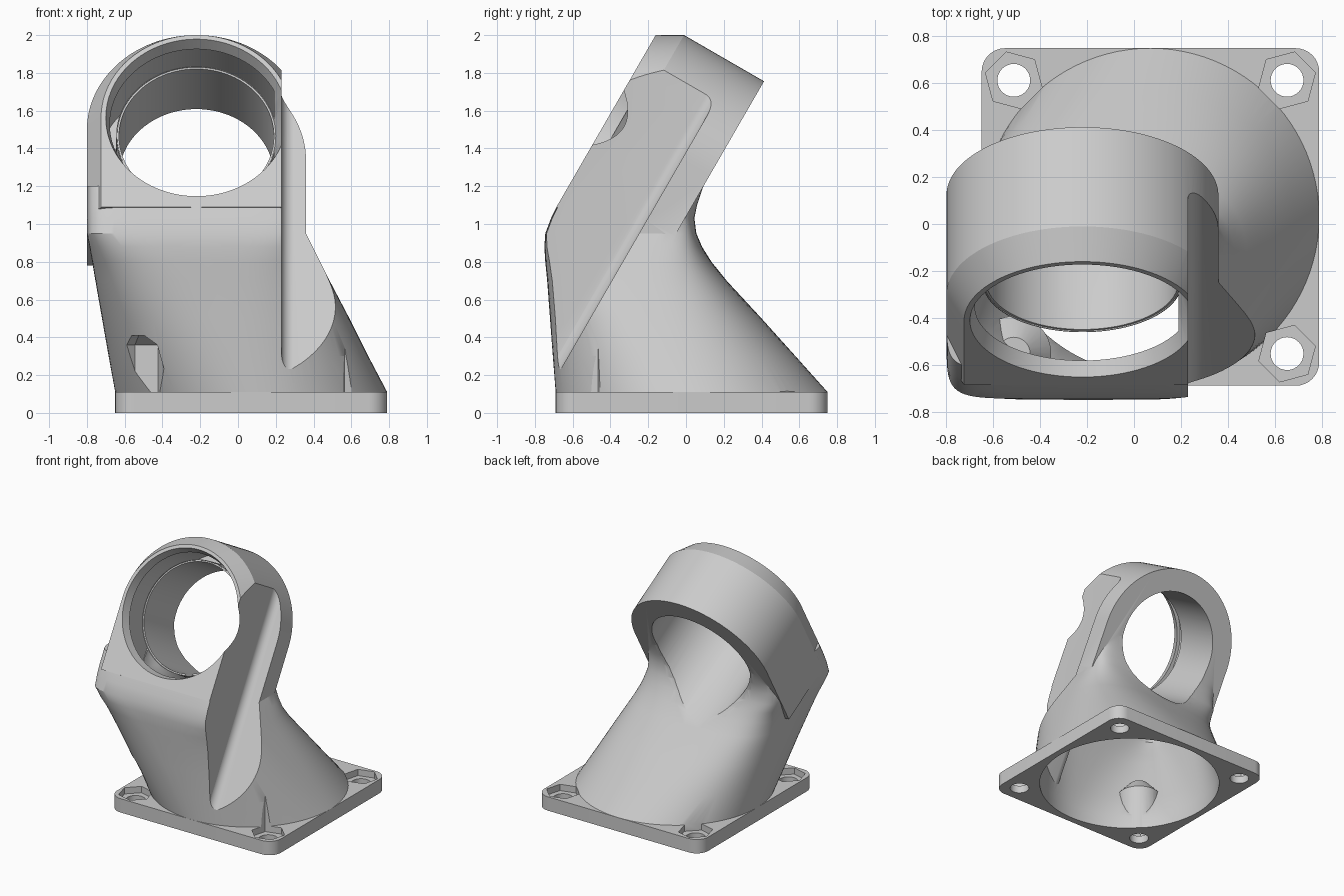
import bpy, bmesh
from math import cos, sin, pi, radians
from mathutils import Matrix

if "Cube" in bpy.data.objects:
    bpy.data.objects.remove(bpy.data.objects["Cube"])

TILT = Matrix.Rotation(radians(60), 4, 'X')   # ring frame: x, up the ring face, out of the front
RING_X, RING_U = -0.22, 1.147
BASE_X, BASE_Y, PITCH = 0.07, 0.03, 0.583

grey = bpy.data.materials.new("grey plastic")
grey.use_nodes = True
COLOR = (0.6, 0.6, 0.6, 1)
grey.diffuse_color = COLOR
grey.node_tree.nodes["Principled BSDF"].inputs["Base Color"].default_value = COLOR


def loft(name, rings, matrix=Matrix()):
    """Skin a stack of equal-length point rings into a closed solid."""
    bm = bmesh.new()
    loops = [[bm.verts.new(matrix @ Matrix.Translation(p).to_translation()) for p in r] for r in rings]
    n = len(loops[0])
    for a, b in zip(loops, loops[1:]):
        for i in range(n):
            j = (i + 1) % n
            bm.faces.new((a[i], a[j], b[j], b[i]))
    bm.faces.new(loops[0][::-1])
    bm.faces.new(loops[-1])
    bmesh.ops.recalc_face_normals(bm, faces=bm.faces)
    mesh = bpy.data.meshes.new(name)
    bm.to_mesh(mesh)
    bm.free()
    mesh.materials.append(grey)
    ob = bpy.data.objects.new(name, mesh)
    bpy.context.collection.objects.link(ob)
    return ob


def circle(x, y, z, r, n=96, turn=0.0):
    return [(x + r * cos(turn + 2 * pi * i / n), y + r * sin(turn + 2 * pi * i / n), z) for i in range(n)]


def round_box(z, x0, x1, y0, y1, e, n=96):
    """Superellipse section: e = 2 is an ellipse, larger is squarer."""
    def p(v):
        return (1 if v >= 0 else -1) * abs(v) ** (2 / e)
    cx, cy, rx, ry = (x0 + x1) / 2, (y0 + y1) / 2, (x1 - x0) / 2, (y1 - y0) / 2
    return [(cx + rx * p(cos(2 * pi * i / n)), cy + ry * p(sin(2 * pi * i / n)), z) for i in range(n)]


def arch(w, r, bottom=0.6, n=64):
    """Half circle on straight legs, in the ring frame."""
    pts = [(RING_X + r * cos(pi * i / n), RING_U + r * sin(pi * i / n), w) for i in range(n + 1)]
    return pts + [(RING_X - r, bottom, w), (RING_X + r, bottom, w)]


def ring_solid(name, steps):
    return loft(name, [circle(RING_X, RING_U, w, r) for w, r in steps], TILT)


def combine(ob, other, operation):
    mod = ob.modifiers.new("cut", 'BOOLEAN')
    mod.operation, mod.object, mod.solver = operation, other, 'EXACT'
    bpy.context.view_layer.objects.active = ob
    bpy.ops.object.modifier_apply(modifier=mod.name)


def discard(*obs):
    for ob in obs:
        bpy.data.objects.remove(ob)


def slab(name, x, w, r):
    """Box that trims the front of the +x side, with a rounded inner corner."""
    corner = [(x + r - r * cos(a), w + r - r * sin(a)) for a in [pi / 2 * i / 8 for i in range(9)]]
    outline = [(x, 2.0)] + corner + [(1.5, w), (1.5, 2.0)]
    return loft(name, [[(px, u, pw) for px, pw in outline] for u in (-0.35, 2.2)], TILT)


# Outer body: round foot blending into a squarish neck
SECTIONS = [
    (0.11, -0.65, 0.79, -0.69, 0.75, 2),
    (0.30, -0.685, 0.69, -0.705, 0.58, 2.25),
    (0.50, -0.72, 0.59, -0.72, 0.40, 2.6),
    (0.70, -0.755, 0.485, -0.735, 0.215, 3.3),
    (0.80, -0.772, 0.435, -0.745, 0.135, 4),
    (0.88, -0.787, 0.395, -0.75, 0.085, 5.5),
    (0.95, -0.80, 0.36, -0.745, 0.055, 8),
    (1.03, -0.80, 0.36, -0.715, 0.045, 8),
    (1.10, -0.80, 0.36, -0.68, 0.06, 8),
    (1.20, -0.80, 0.36, -0.622, 0.095, 8),
]
body = loft("duct_body", [round_box(*s) for s in SECTIONS])
head = loft("ring_head", [arch(0.52, 0.58), arch(1.009, 0.58), arch(1.139, 0.505)], TILT)
combine(body, head, 'UNION')

# Flange with rounded corners
half, rad = 0.72, 0.1
outline = []
for k, (sx, sy) in enumerate([(1, 1), (-1, 1), (-1, -1), (1, -1)]):
    for i in range(9):
        a = pi / 2 * (k + i / 8)
        outline.append((BASE_X + sx * (half - rad) + rad * cos(a), BASE_Y + sy * (half - rad) + rad * sin(a)))
flange = loft("flange", [[(x, y, z) for x, y in outline] for z in (0, 0.11)])
combine(body, flange, 'UNION')

# Side trim on the +x front
trim = slab("side_trim", 0.23, 0.69, 0.06)
combine(body, trim, 'DIFFERENCE')

# Inner tube, kept only where it lies inside the outer form
tube = ring_solid("inner_tube", [(0.3, 0.435), (0.95, 0.425)])
combine(tube, body, 'INTERSECT')

# Hollow duct and ring chamber
WALL = 0.05
inner = [(z, x0 + WALL, x1 - WALL, y0 + WALL, y1 - WALL, e) for z, x0, x1, y0, y1, e in SECTIONS[:-1]]
cavity = loft("cavity", [round_box(-0.05, *inner[0][1:])] + [round_box(*s) for s in inner])
chamber = loft("chamber", [arch(0.57, 0.53), arch(1.0, 0.53), arch(1.07, 0.485)], TILT)
combine(cavity, chamber, 'UNION')
trim_wall = slab("trim_wall", 0.19, 0.65, 0.06)
combine(cavity, trim_wall, 'DIFFERENCE')
boss_x, boss_y = BASE_X - PITCH, BASE_Y - PITCH
boss = loft("screw_boss", [circle(boss_x, boss_y, z, r, 32) for z, r in
                           ((-0.2, 0.16), (0.36, 0.16), (0.46, 0.07))])
combine(cavity, boss, 'DIFFERENCE')
combine(body, cavity, 'DIFFERENCE')
combine(body, tube, 'UNION')

# Straight bore and tapered front mouth
bore = ring_solid("bore", [(0.05, 0.41), (0.96, 0.41)])
mouth = ring_solid("mouth", [(0.945, 0.42), (1.2, 0.499)])
combine(body, bore, 'DIFFERENCE')
combine(body, mouth, 'DIFFERENCE')
discard(head, flange, trim, tube, cavity, chamber, trim_wall, boss, bore, mouth)

# Corner screw holes with hexagonal nut pockets
for sx in (-1, 1):
    for sy in (-1, 1):
        x, y = BASE_X + sx * PITCH, BASE_Y + sy * PITCH
        turn = radians(15 if sx > 0 else 45)
        hole = loft("hole", [circle(x, y, z, 0.07, 32) for z in (-0.1, 0.2)])
        pocket = loft("pocket", [circle(x, y, z, r, 6, turn) for z, r in
                                 ((0.06, 0.125), (0.36, 0.125), (0.41, 0.05))])
        combine(body, hole, 'DIFFERENCE')
        combine(body, pocket, 'DIFFERENCE')
        discard(hole, pocket)

# Smooth curved walls, crisp edges
bpy.ops.object.select_all(action='DESELECT')
body.select_set(True)
bpy.context.view_layer.objects.active = body
bpy.ops.object.shade_smooth_by_angle(angle=radians(25))
